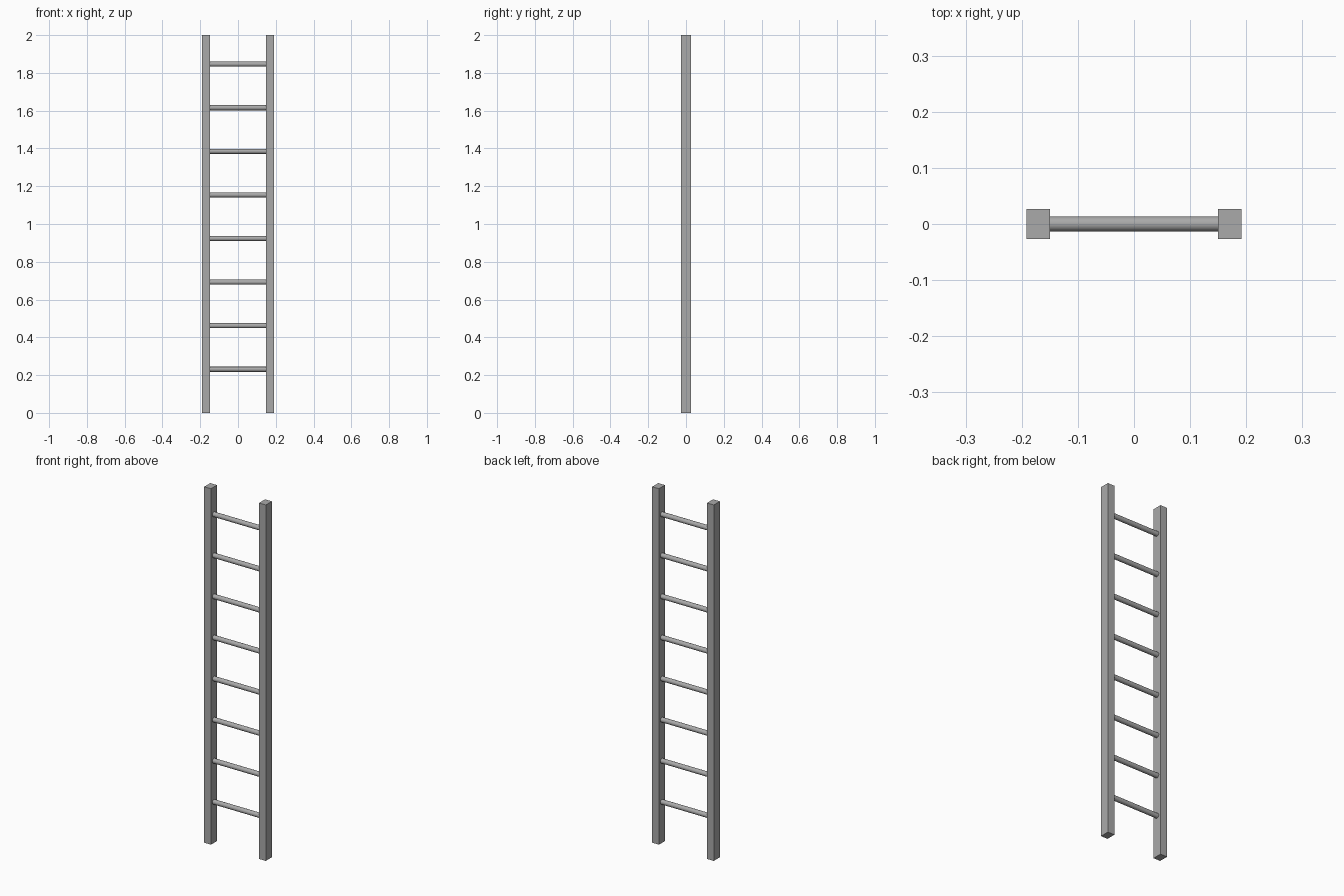
import bpy, math

if "Cube" in bpy.data.objects:
    bpy.data.objects.remove(bpy.data.objects["Cube"])

grey = bpy.data.materials.new("plain grey")
grey.diffuse_color = (0.4, 0.4, 0.4, 1)
grey.use_nodes = True
grey.node_tree.nodes["Principled BSDF"].inputs["Base Color"].default_value = grey.diffuse_color

HEIGHT = 2.0
HALF_WIDTH = 0.1915    # outer face of the rails
RAIL_W, RAIL_D = 0.0420, 0.0535
RUNG_R = 0.0135
RUNG_STEP = 0.2308
RUNGS = 8

# Side rails
for side, name in ((-1, "left_rail"), (1, "right_rail")):
    x = side * (HALF_WIDTH - RAIL_W / 2)
    bpy.ops.mesh.primitive_cube_add(size=1, location=(x, 0, HEIGHT / 2))
    rail = bpy.context.object
    rail.name = name
    rail.scale = (RAIL_W, RAIL_D, HEIGHT)
    bpy.ops.object.transform_apply(location=False, rotation=False, scale=True)
    rail.data.materials.append(grey)

# Round rungs, let a little way into the rails
for i in range(1, RUNGS + 1):
    bpy.ops.mesh.primitive_cylinder_add(
        vertices=20, radius=RUNG_R, depth=2 * (HALF_WIDTH - RAIL_W / 2),
        location=(0, 0, i * RUNG_STEP), rotation=(0, math.pi / 2, 0))
    rung = bpy.context.object
    rung.name = f"rung_{i}"
    rung.data.materials.append(grey)
    bpy.ops.object.shade_smooth_by_angle(angle=math.radians(40))
